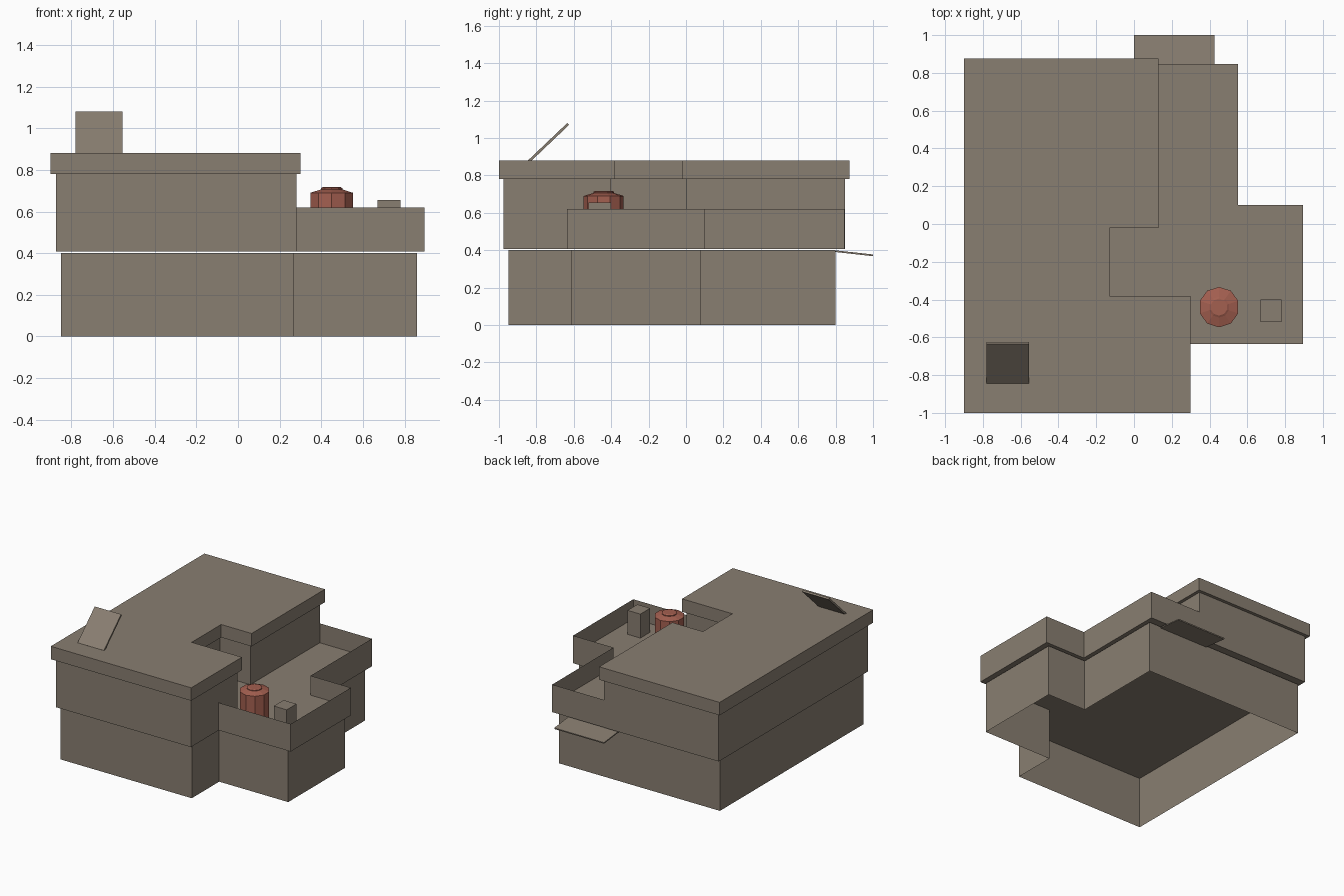
import bpy, bmesh, math

if "Cube" in bpy.data.objects:
    bpy.data.objects.remove(bpy.data.objects["Cube"])


def material(name, rgb):
    m = bpy.data.materials.new(name)
    m.diffuse_color = (*rgb, 1)
    m.use_nodes = True
    m.node_tree.nodes["Principled BSDF"].inputs["Base Color"].default_value = m.diffuse_color
    return m


STONE = material("warm_grey_stone", (0.25, 0.21, 0.165))
RED = material("brick_red", (0.37, 0.115, 0.08))


def finish(name, bm, mat):
    me = bpy.data.meshes.new(name)
    bm.to_mesh(me)
    bm.free()
    me.materials.append(mat)
    ob = bpy.data.objects.new(name, me)
    bpy.context.collection.objects.link(ob)
    return ob


def extrude_outline(name, pts, z0, z1, bottom=True, top=True, closed=True, mat=STONE):
    """Walls along a counter-clockwise outline, with optional floor and lid."""
    bm = bmesh.new()
    lo = [bm.verts.new((x, y, z0)) for x, y in pts]
    hi = [bm.verts.new((x, y, z1)) for x, y in pts]
    n = len(pts)
    for i in range(n if closed else n - 1):
        j = (i + 1) % n
        bm.faces.new((lo[i], lo[j], hi[j], hi[i]))
    if bottom:
        bm.faces.new(lo[::-1])
    if top:
        bm.faces.new(hi)
    return finish(name, bm, mat)


def flat(name, pts, z, up=True):
    bm = bmesh.new()
    vs = [bm.verts.new((x, y, z)) for x, y in pts]
    bm.faces.new(vs if up else vs[::-1])
    return finish(name, bm, STONE)


def plate(name, x0, x1, start, end, thick):
    """Thin tilted plate between two (y, z) points."""
    (ya, za), (yb, zb) = start, end
    d = math.hypot(yb - ya, zb - za)
    ny, nz = -(zb - za) / d * thick, (yb - ya) / d * thick
    prof = [(ya, za), (yb, zb), (yb + ny, zb + nz), (ya + ny, za + nz)]
    bm = bmesh.new()
    a = [bm.verts.new((x0, y, z)) for y, z in prof]
    b = [bm.verts.new((x1, y, z)) for y, z in prof]
    bm.faces.new(a)
    bm.faces.new(b[::-1])
    for i in range(4):
        j = (i + 1) % 4
        bm.faces.new((a[i], b[i], b[j], a[j]))
    bmesh.ops.recalc_face_normals(bm, faces=bm.faces)
    return finish(name, bm, STONE)


def turned(name, cx, cy, profile, sides, mat):
    """Closed low-poly turned shape from (radius, z) rings."""
    bm = bmesh.new()
    rings = []
    for r, z in profile:
        rings.append([bm.verts.new((cx + r * math.cos(math.pi / 2 + math.tau * k / sides),
                                    cy + r * math.sin(math.pi / 2 + math.tau * k / sides), z))
                      for k in range(sides)])
    for a, b in zip(rings, rings[1:]):
        for i in range(sides):
            j = (i + 1) % sides
            bm.faces.new((a[i], a[j], b[j], b[i]))
    bm.faces.new(rings[0][::-1])
    bm.faces.new(rings[-1])
    return finish(name, bm, mat)


G, U, DECK = 0.40, 0.407, 0.47

# Ground storey, open underneath
ground = [(-.85, -.95), (.27, -.95), (.27, -.615), (.86, -.615),
          (.86, .08), (.525, .08), (.525, .80), (-.85, .80)]
extrude_outline("ground_storey", ground, 0, G, bottom=False)

# Upper storey with a recess facing the terrace
upper = [(-.875, -.975), (.28, -.975), (.28, -.405), (-.155, -.405),
         (-.155, 0), (.105, 0), (.105, .85), (-.875, .85)]
extrude_outline("upper_storey", upper, U, .78, top=False)

# Overhanging roof slab
roof = [(-.9, -1), (.3, -1), (.3, -.38), (-.13, -.38),
        (-.13, -.02), (.13, -.02), (.13, .875), (-.9, .875)]
extrude_outline("roof_slab", roof, .78, .88)

# Terrace: thin parapet, deck and underside
parapet = [(.28, -.635), (.895, -.635), (.895, .10), (.55, .10), (.55, .848), (.105, .848)]
terrace = parapet + [(.105, 0), (-.155, 0), (-.155, -.405), (.28, -.405)]
extrude_outline("terrace_parapet", parapet, U, .62, False, False, closed=False)
flat("terrace_deck", terrace, DECK)
flat("terrace_underside", terrace, U, up=False)

# Terrace box and red water tank
extrude_outline("terrace_box", [(.67, -.52), (.78, -.52), (.78, -.40), (.67, -.40)], DECK, .655)
turned("water_tank", .45, -.44,
       [(.107, DECK), (.107, .69), (.055, .706), (.055, .712), (.045, .717)], 10, RED)

# Tilted roof panel and rear awning
plate("roof_panel", -.78, -.555, (-.835, .87), (-.625, 1.07), .014)
plate("rear_awning", 0, .425, (.80, .39), (1.0, .368), .009)
